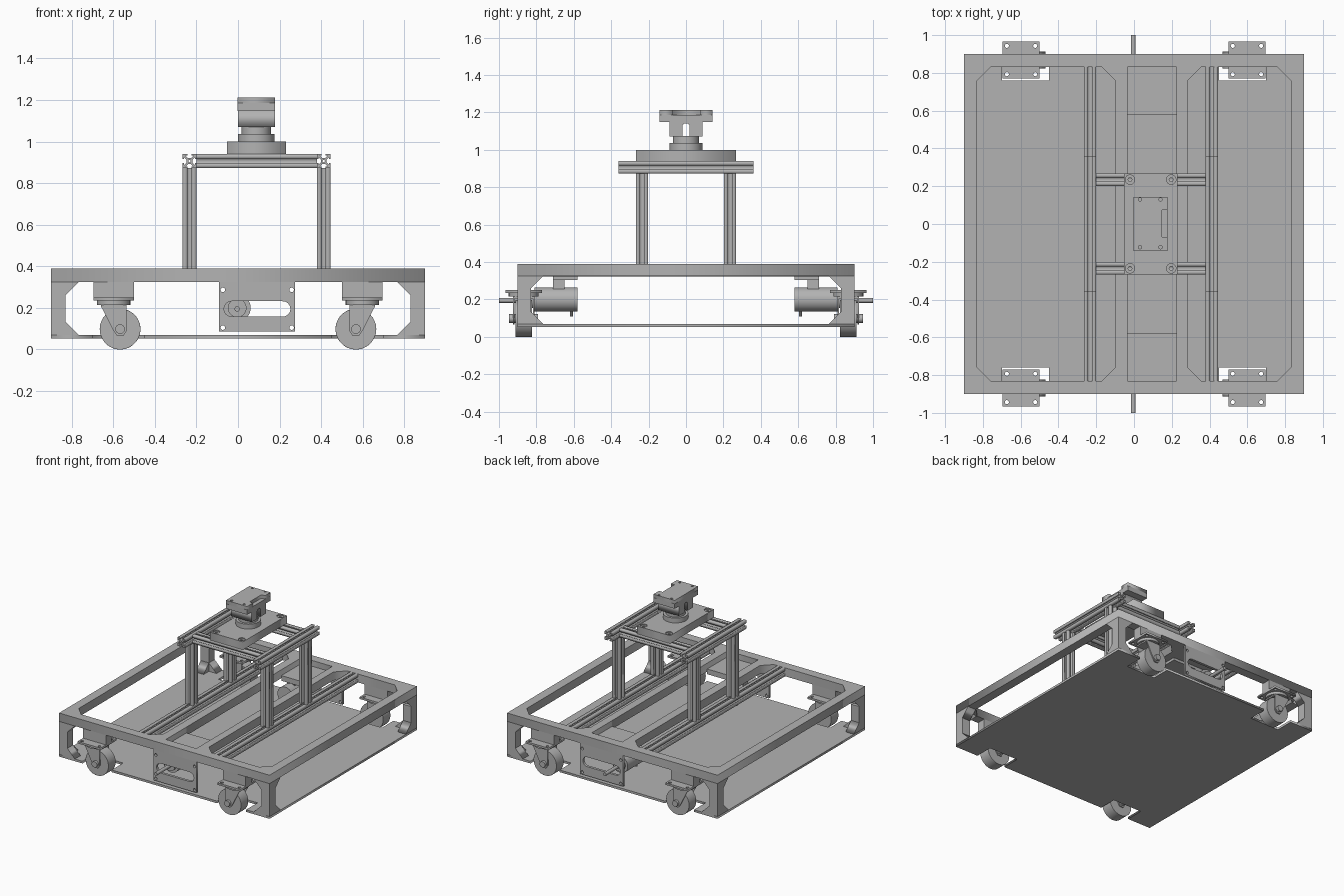
import bpy, bmesh, math
from mathutils import Matrix, Vector

if "Cube" in bpy.data.objects:
    bpy.data.objects.remove(bpy.data.objects["Cube"])

grey = bpy.data.materials.new("plain grey")
grey.use_nodes = True
GREY = (0.45, 0.45, 0.45, 1)
grey.diffuse_color = GREY
grey.node_tree.nodes["Principled BSDF"].inputs["Base Color"].default_value = GREY

# local (u, v, w) to world axes, w being the direction of extrusion
AXES = {
    "x": Matrix(((0, 0, 1), (1, 0, 0), (0, 1, 0))).to_4x4(),
    "y": Matrix(((1, 0, 0), (0, 0, 1), (0, 1, 0))).to_4x4(),
    "z": Matrix.Identity(4),
}


def finish(name, bm, smooth=False):
    bmesh.ops.remove_doubles(bm, verts=bm.verts, dist=1e-5)
    bmesh.ops.recalc_face_normals(bm, faces=bm.faces)
    mesh = bpy.data.meshes.new(name)
    bm.to_mesh(mesh)
    bm.free()
    mesh.materials.clear()
    mesh.materials.append(grey)
    obj = bpy.data.objects.new(name, mesh)
    bpy.context.collection.objects.link(obj)
    if smooth:
        bpy.ops.object.select_all(action="DESELECT")
        obj.select_set(True)
        bpy.context.view_layer.objects.active = obj
        bpy.ops.object.shade_smooth_by_angle(angle=math.radians(35))
    return obj


def box(name, x, y, z):
    bm = bmesh.new()
    bmesh.ops.create_cube(bm, size=1)
    for v in bm.verts:
        v.co = Vector([(r[0] + r[1]) / 2 + c * (r[1] - r[0]) for r, c in zip((x, y, z), v.co)])
    return finish(name, bm)


def plate(name, loops, span, axis="z", at=(0, 0, 0), smooth=False):
    """Extrude an outline with optional holes between two positions on an axis."""
    curve = bpy.data.curves.new(name, "CURVE")
    curve.dimensions = "2D"
    curve.fill_mode = "BOTH"
    curve.extrude = abs(span[1] - span[0]) / 2
    for loop in loops:
        spline = curve.splines.new("POLY")
        spline.points.add(len(loop) - 1)
        for p, (u, v) in zip(spline.points, loop):
            p.co = (u, v, 0, 1)
        spline.use_cyclic_u = True
    temp = bpy.data.objects.new(name, curve)
    bpy.context.collection.objects.link(temp)
    graph = bpy.context.evaluated_depsgraph_get()
    mesh = bpy.data.meshes.new_from_object(temp.evaluated_get(graph))
    bm = bmesh.new()
    bm.from_mesh(mesh)
    bpy.data.objects.remove(temp)
    bpy.data.curves.remove(curve)
    bpy.data.meshes.remove(mesh)
    shift = Matrix.Translation((0, 0, sum(span) / 2))
    bm.transform(Matrix.Translation(at) @ AXES[axis] @ shift)
    return finish(name, bm, smooth)


def circle(u, v, r, n=24):
    return [(u + r * math.cos(math.tau * i / n), v + r * math.sin(math.tau * i / n)) for i in range(n)]


def rect(u0, u1, v0, v1, c=0.0):
    if not c:
        return [(u0, v0), (u1, v0), (u1, v1), (u0, v1)]
    return [(u0 + c, v0), (u1 - c, v0), (u1, v0 + c), (u1, v1 - c),
            (u1 - c, v1), (u0 + c, v1), (u0, v1 - c), (u0, v0 + c)]


def slot(u0, u1, v, r, n=12):
    arc = [math.pi * (i / n - 0.5) for i in range(n + 1)]
    return ([(u1 - r + r * math.cos(a), v + r * math.sin(a)) for a in arc]
            + [(u0 + r - r * math.cos(a), v - r * math.sin(a)) for a in arc])


def rod(name, axis, u, v, r, span, n=32):
    return plate(name, [circle(u, v, r, n)], span, axis, smooth=True)


# T-slot profile: one corner repeated four times around a bored core
corner = [(.014, .007), (.026, .019), (.026, .01), (.033, .01), (.033, .033),
          (.01, .033), (.01, .026), (.019, .026), (.007, .014)]
profile = []
for q in range(4):
    for u, v in corner:
        for _ in range(q):
            u, v = -v, u
        profile.append((u, v))


def extrusion(name, axis, u, v, span):
    moved = [(a + u, b + v) for a, b in profile]
    return plate(name, [moved, circle(u, v, .006, 8)], span, axis)


# chassis: top ring with three openings, corner posts and gussets
plate("top_frame", [rect(-.9, .9, -.9, .9), rect(-.83, -.1, -.83, .83, .07),
                    rect(.285, .83, -.83, .83, .07), rect(-.035, .225, -.83, .83)], (.325, .39))
notches = [(-.9, -.9), (-.7, -.9), (-.7, -.76), (-.45, -.76), (-.45, -.9)]
half = notches + [(-u, v) for u, v in reversed(notches)]
plate("floor_plate", [half + [(-u, -v) for u, v in half]], (.053, .07))

for sx, side in ((-1, "right"), (1, "left")):
    for sy, end in ((-1, "front"), (1, "back")):
        tag = f"{end}_{side}"
        ys = sorted((sy * .83, sy * .9))
        box("post_" + tag, sorted((sx * .83, sx * .9)), ys, (.07, .325))
        for axis, su, sw in (("y", sx, sy), ("x", sy, sx)):
            w = sorted((sw * .83, sw * .9))
            for z0, z1, part in ((.07, .135, "lower"), (.325, .26, "upper")):
                tri = [(su * .83, z0), (su * .765, z0), (su * .83, z1)]
                plate(f"{part}_gusset_{axis}_{tag}", [tri], w, axis)

        # caster: hanger, mounting plate, swivel, fork and wheel
        cx, cy, wx = sx * .598, sy * .868, sx * .567
        box("caster_hanger_" + tag, (cx - .098, cx + .098), ys, (.25, .325))
        holes = [circle(cx + a * .075, cy + b * .075, .011, 12) for a in (-1, 1) for b in (-1, 1)]
        plate("caster_plate_" + tag, [rect(cx - .098, cx + .098, cy - .098, cy + .098)] + holes, (.235, .25))
        rod("caster_swivel_" + tag, "z", cx, cy, .08, (.215, .235))
        box("fork_crown_" + tag, (cx - .062, cx + .062), (cy - .058, cy + .058), (.205, .215))
        cheek = [(cx - .062, .21), (cx + .062, .21), (wx + .032, .09), (wx + .015, .065),
                 (wx - .015, .065), (wx - .032, .09)]
        for s, name in ((-1, "fork_near_"), (1, "fork_far_")):
            plate(name + tag, [cheek], sorted((cy + s * .05, cy + s * .058)), "y")
        rod("axle_" + tag, "y", wx, .098, .023, (cy - .078, cy + .078), 16)
        wheel = rod("wheel_" + tag, "y", wx, .098, .098, (cy - .044, cy + .044), 48)
        bevel = wheel.modifiers.new("rounded_rim", "BEVEL")
        bevel.width = .012
        bevel.segments = 3
        bevel.limit_method = "ANGLE"
        bevel.angle_limit = math.radians(40)

# drive units at both ends
for sy, end in ((-1, "front"), (1, "back")):
    def reach(a, b):
        return sorted((sy * a, sy * b))
    bolts = [circle(u, v, .011, 12) for u in (-.073, .258) for v in (.105, .287)]
    plate("slotted_plate_" + end, [rect(-.092, .275, .087, .325), slot(-.067, .252, .195, .037)] + bolts,
          reach(.88, .9), "y")
    rod("motor_" + end, "y", -.004, .2, .065, reach(.58, .81))
    rod("motor_collar_" + end, "y", -.004, .2, .045, reach(.81, .83))
    rod("shaft_" + end, "y", -.004, .195, .013, reach(.83, 1), 16)
    rod("motor_terminal_" + end, "z", -.004, sy * .612, .008, (.11, .14), 8)
    box("motor_shelf_" + end, (-.035, .225), reach(.58, .83), (.325, .345))
    box("motor_pad_" + end, (-.035, .225), reach(.58, .71), (.305, .325))
    box("motor_hanger_" + end, (-.035, .03), reach(.65, .71), (.25, .305))

# slotted rail tower
for x, side in ((-.233, "right"), (.412, "left")):
    extrusion("deck_rail_" + side, "y", x, .357, (-.83, .83))
    extrusion("upper_rail_" + side, "y", x, .906, (-.36, .36))
    for y, end in ((-.235, "front"), (.235, "back")):
        extrusion(f"tower_post_{end}_{side}", "z", x, y, (.39, .873))
for y, end in ((-.235, "front"), (.235, "back")):
    extrusion("cross_rail_" + end, "x", y, .906, (-.2, .379))

# mounting block with countersunk bolts
spots = [(x, y) for x in (-.021, .197) for y in (-.235, .235)]
plate("mounting_block", [rect(-.052, .23, -.268, .268)] + [circle(x, y, .025) for x, y in spots], (.939, 1))
for i, (x, y) in enumerate(spots):
    plate(f"block_bolt_{i + 1}", [circle(x, y, .025), circle(x, y, .011, 6)], (.939, .992), smooth=True)

# turntable and head
rod("turntable_base", "z", .088, 0, .088, (1, 1.037), 40)
rod("turntable_neck", "z", .088, 0, .07, (1.037, 1.075), 40)
yoke = [(-.088, 1.07), (-.02, 1.07), (-.02, 1.13), (-.012, 1.14), (.012, 1.14), (.02, 1.13),
        (.02, 1.07), (.088, 1.07), (.088, 1.148), (-.088, 1.148)]
plate("head_yoke", [yoke], (.0, .178), "x")
holes = [circle(x, y, .009, 12) for x in (.032, .14) for y in (-.123, .13)]
box("head_lower", (-.003, .178), (-.143, .143), (1.148, 1.185))
notched = [(-.003, -.143), (.178, -.143), (.178, -.07), (.148, -.07), (.148, .075),
           (.178, .075), (.178, .143), (-.003, .143)]
plate("head_cap", [notched] + holes, (1.185, 1.212))
